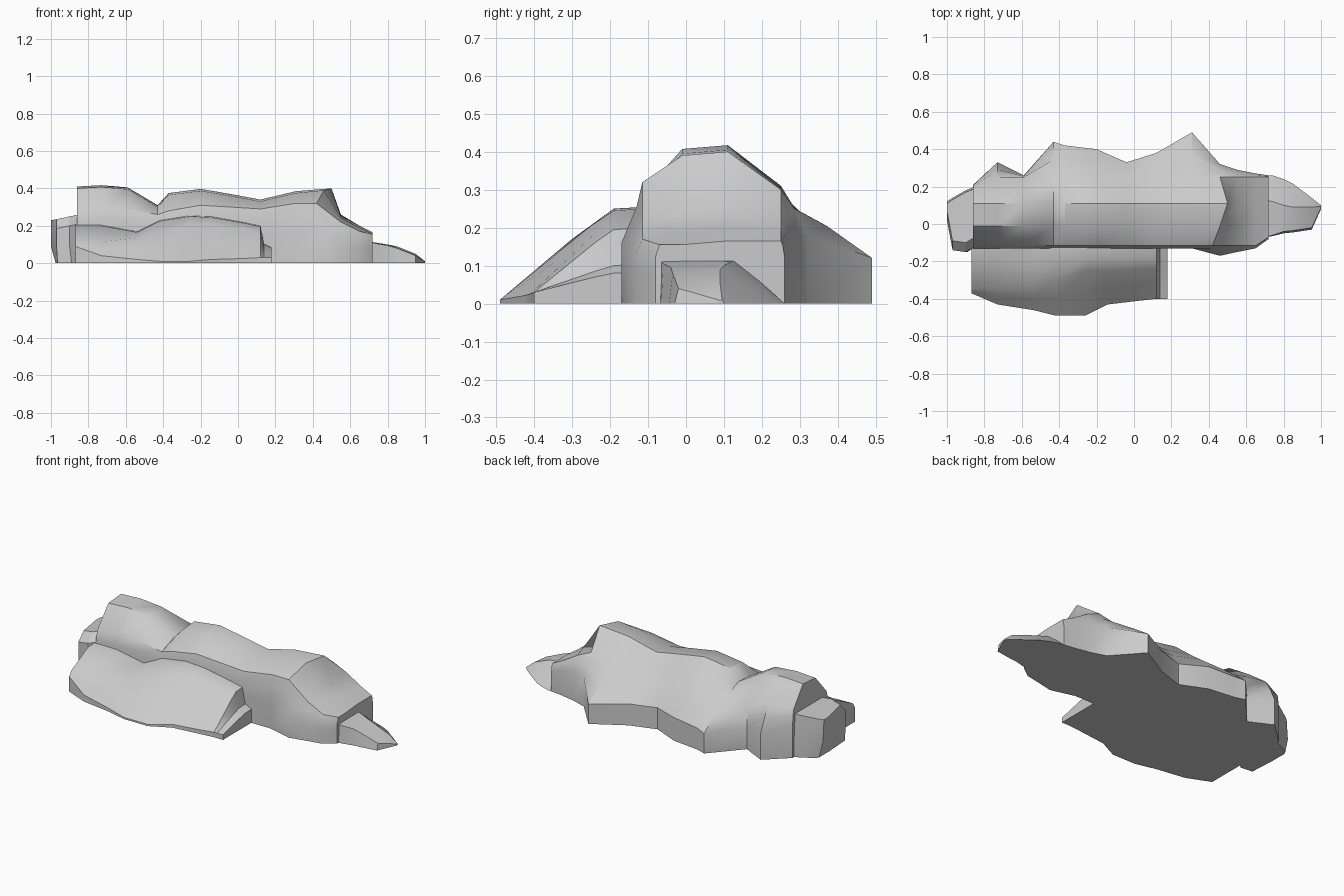
import bpy, bmesh


def loft(name, sections, angle=0.6):
    """Skin a list of equal-length point rings and cap both ends."""
    bm = bmesh.new()
    rings = [[bm.verts.new(p) for p in s] for s in sections]
    n = len(rings[0])
    for a, b in zip(rings, rings[1:]):
        for i in range(n):
            j = (i + 1) % n
            bm.faces.new((a[i], a[j], b[j], b[i]))
    bm.faces.new(rings[0])
    bm.faces.new(rings[-1])
    bmesh.ops.remove_doubles(bm, verts=bm.verts, dist=0.0005)
    bmesh.ops.recalc_face_normals(bm, faces=bm.faces)
    mesh = bpy.data.meshes.new(name)
    bm.to_mesh(mesh)
    bm.free()
    obj = bpy.data.objects.new(name, mesh)
    bpy.context.collection.objects.link(obj)
    bpy.ops.object.select_all(action='DESELECT')
    bpy.context.view_layer.objects.active = obj
    obj.select_set(True)
    bpy.ops.object.shade_smooth_by_angle(angle=angle)
    return obj


# Main ridge: x, front y, front crease z, crest z, back shoulder z, back y, back lip z
ridge_rows = [
    (-0.86, -0.13, 0.28, 0.41, 0.29, 0.21, 0.20),
    (-0.73, -0.13, 0.29, 0.417, 0.31, 0.33, 0.16),
    (-0.59, -0.13, 0.29, 0.405, 0.29, 0.26, 0.14),
    (-0.43, -0.13, 0.26, 0.31, 0.26, 0.44, 0.12),
    (-0.37, -0.13, 0.28, 0.375, 0.27, 0.42, 0.13),
    (-0.20, -0.13, 0.31, 0.397, 0.28, 0.40, 0.14),
    (-0.04, -0.13, 0.30, 0.37, 0.25, 0.33, 0.13),
    (0.12, -0.13, 0.29, 0.34, 0.24, 0.38, 0.13),
    (0.31, -0.13, 0.32, 0.385, 0.27, 0.49, 0.12),
    (0.46, -0.17, 0.32, 0.40, 0.30, 0.32, 0.18),
    (0.55, -0.15, 0.22, 0.25, 0.26, 0.29, 0.18),
    (0.65, -0.13, 0.17, 0.20, 0.20, 0.27, 0.15),
    (0.72, -0.08, 0.155, 0.165, 0.165, 0.26, 0.12),
]


def ridge_section(x, yf, zf, zc, zs, yb, zb):
    top_shift = 0.04 if abs(x - 0.46) < 0.01 else 0.0   # steep right face of the summit
    ys = min(0.25, yb - 0.01)
    return [(x, yf, 0.0), (x, yf, zf * 0.5), (x - top_shift, -0.13 if x < 0.7 else yf, zf * 0.8),
            (x - top_shift, -0.115 if x < 0.7 else yf + 0.01, zf),
            (x, -0.01, zc - 0.01), (x + top_shift, 0.11, zc), (x, ys, zs),
            (x, (ys + yb) / 2, (zs + zb) / 2 + 0.01), (x, yb, zb), (x, yb, 0.0)]


loft("main_ridge", [ridge_section(*r) for r in ridge_rows])

# Left shoulder block: x, base x, front y, back y, top z
block_rows = [(-1.0, -0.975, 0.02, 0.12, 0.23), (-0.97, -0.965, -0.14, 0.14, 0.235),
              (-0.90, -0.89, -0.15, 0.18, 0.25), (-0.85, -0.85, -0.12, 0.20, 0.26)]
loft("left_block", [[(bx, f, 0), (x, f, 0.09), (x, f, z - 0.05), (x, f + 0.05, z),
                     (x, b - 0.01, z), (x, b, 0.1), (bx, b, 0)]
                    for x, bx, f, b, z in block_rows], 0.4)

# Right toe: x, front base y, front top y, back top y, back base y, front z, back z
toe_rows = [(0.70, -0.07, -0.07, 0.13, 0.26, 0.115, 0.115), (0.74, -0.065, -0.06, 0.12, 0.26, 0.105, 0.11),
            (0.80, -0.05, -0.04, 0.10, 0.24, 0.095, 0.10), (0.85, -0.045, -0.035, 0.09, 0.215, 0.08, 0.09),
            (0.95, -0.03, -0.02, 0.09, 0.14, 0.04, 0.05), (1.0, 0.08, 0.085, 0.095, 0.1, 0.01, 0.01)]
loft("right_toe", [[(x, a, 0), (x, b, zf), (x, c, zb), (x, d, 0)]
                   for x, a, b, c, d, zf, zb in toe_rows], 0.4)

# Front ledge: x, outer y, outer lip z, crease y, crease z, upper z
ledge_rows = [
    (-0.87, -0.37, 0.09, -0.35, 0.12, 0.20),
    (-0.73, -0.43, 0.04, -0.35, 0.115, 0.20),
    (-0.54, -0.46, 0.02, -0.34, 0.135, 0.165),
    (-0.42, -0.49, 0.01, -0.30, 0.17, 0.225),
    (-0.26, -0.49, 0.01, -0.25, 0.205, 0.25),
    (-0.14, -0.43, 0.02, -0.25, 0.205, 0.245),
    (0.03, -0.41, 0.025, -0.24, 0.185, 0.215),
    (0.12, -0.40, 0.03, -0.24, 0.16, 0.195),
    (0.14, -0.40, 0.03, -0.24, 0.085, 0.10),
    (0.18, -0.40, 0.03, -0.24, 0.07, 0.08),
]
loft("front_ledge", [[(x, yo, 0), (x, yo, lip), (x, (yo + yc) / 2, (lip + zc) / 2),
                      (x, yc, zc), (x, -0.19, zu), (x, -0.10, zu + 0.005), (x, -0.10, 0)]
                     for x, yo, lip, yc, zc, zu in ledge_rows])
